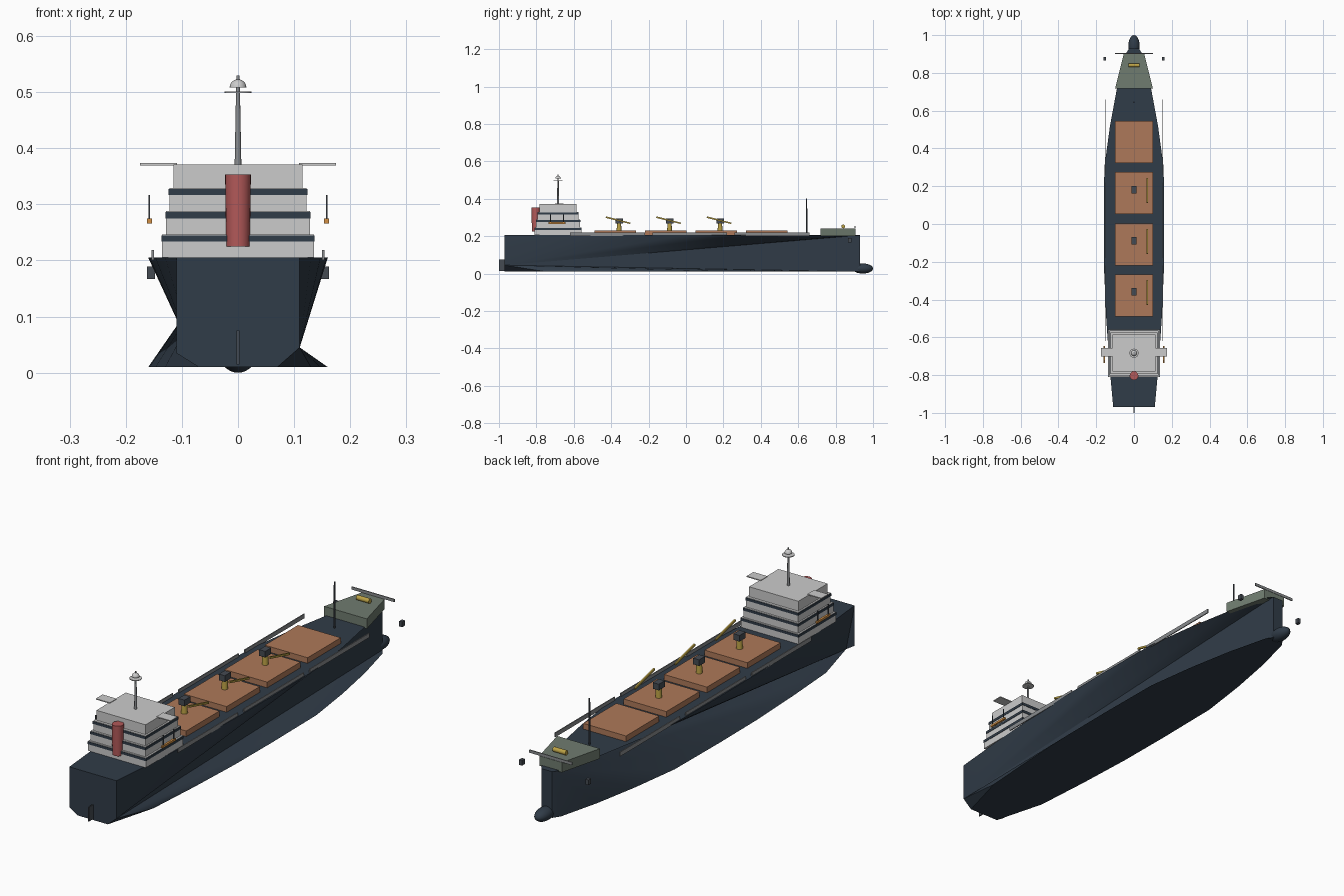
import bpy, bmesh, math
from mathutils import Matrix

if "Cube" in bpy.data.objects:
    bpy.data.objects.remove(bpy.data.objects["Cube"])


def mat(name, c):
    m = bpy.data.materials.new(name)
    m.diffuse_color = (*c, 1)
    m.use_nodes = True
    m.node_tree.nodes["Principled BSDF"].inputs["Base Color"].default_value = m.diffuse_color
    return m


NAVY = mat("navy", (0.03, 0.045, 0.065))
DARK = mat("dark", (0.06, 0.07, 0.085))
WHITE = mat("white", (0.6, 0.6, 0.59))
STEEL = mat("steel", (0.25, 0.26, 0.27))
RED = mat("red", (0.45, 0.1, 0.1))
RUST = mat("rust", (0.42, 0.19, 0.1))
YELLOW = mat("yellow", (0.5, 0.36, 0.06))
ORANGE = mat("orange", (0.65, 0.28, 0.06))
GREEN = mat("green", (0.16, 0.2, 0.16))


def finish(name, bm, m, smooth=False):
    bmesh.ops.recalc_face_normals(bm, faces=bm.faces)
    me = bpy.data.meshes.new(name)
    bm.to_mesh(me)
    bm.free()
    ob = bpy.data.objects.new(name, me)
    bpy.context.collection.objects.link(ob)
    me.materials.append(m)
    if smooth:
        bpy.ops.object.select_all(action='DESELECT')
        ob.select_set(True)
        bpy.context.view_layer.objects.active = ob
        bpy.ops.object.shade_smooth_by_angle(angle=math.radians(35))
    return ob


def box(name, loc, size, m, rx=0):
    bm = bmesh.new()
    bmesh.ops.create_cube(bm, size=1, matrix=Matrix.Diagonal((*size, 1)))
    ob = finish(name, bm, m)
    ob.location = loc
    ob.rotation_euler.x = rx
    return ob


def cyl(name, loc, r1, r2, h, m, rot=(0, 0, 0), n=20):
    bm = bmesh.new()
    bmesh.ops.create_cone(bm, cap_ends=True, segments=n, radius1=r1, radius2=r2, depth=h)
    ob = finish(name, bm, m, True)
    ob.location = loc
    ob.rotation_euler = rot
    return ob


def ball(name, loc, size, m, dome=False):
    bm = bmesh.new()
    bmesh.ops.create_uvsphere(bm, u_segments=20, v_segments=12, radius=1)
    if dome:
        g = bm.verts[:] + bm.edges[:] + bm.faces[:]
        r = bmesh.ops.bisect_plane(bm, geom=g, plane_co=(0, 0, 0), plane_no=(0, 0, 1), clear_inner=True)
        bmesh.ops.holes_fill(bm, edges=[e for e in bm.edges if e.is_boundary])
    bmesh.ops.scale(bm, vec=size, verts=bm.verts)
    ob = finish(name, bm, m, True)
    ob.location = loc
    return ob


# Hull: deck and bottom outlines joined by broad folded side panels
TOP, BOT = 0.205, 0.01
stations = [(-0.97, 0.11), (-0.75, 0.13), (-0.5, 0.147), (-0.25, 0.158), (0, 0.16),
            (0.3, 0.157), (0.52, 0.127), (0.72, 0.09), (0.9, 0.045), (0.93, 0.025)]
bm = bmesh.new()
deck, base, bilge = {}, {}, {}
for s in (1, -1):
    deck[s] = [bm.verts.new((s * w, y, TOP)) for y, w in stations]
    base[s] = [bm.verts.new((s * (0.07 if i == 0 else w), y, BOT)) for i, (y, w) in enumerate(stations)]
    bilge[s] = bm.verts.new((s * 0.11, -0.97, 0.045 if s > 0 else 0.035))


def fan(pivot, chain):
    for a, b in zip(chain, chain[1:]):
        bm.faces.new((pivot, a, b))


fan(bilge[1], deck[1] + base[1][::-1])
fan(base[-1][0], [bilge[-1]] + deck[-1])
fan(deck[-1][-1], base[-1])
bm.faces.new(deck[1] + deck[-1][::-1])
bm.faces.new(base[1] + base[-1][::-1])
bm.faces.new((deck[1][0], bilge[1], base[1][0], base[-1][0], bilge[-1], deck[-1][0]))
bm.faces.new((deck[1][-1], base[1][-1], base[-1][-1], deck[-1][-1]))
finish("hull", bm, NAVY, True)

ball("bulbous_bow", (0, 0.945, 0.027), (0.03, 0.055, 0.027), NAVY)
box("rudder", (0, -0.982, 0.045), (0.005, 0.036, 0.06), DARK)

# Forecastle and bow fittings
bm = bmesh.new()
f = bm.faces.new([bm.verts.new((x, y, 0.2)) for x, y in
                  ((-0.1, 0.718), (0.1, 0.718), (0.053, 0.905), (-0.053, 0.905))])
ext = bmesh.ops.extrude_face_region(bm, geom=[f])
bmesh.ops.translate(bm, vec=(0, 0, 0.042), verts=[v for v in ext["geom"] if isinstance(v, bmesh.types.BMVert)])
finish("forecastle", bm, GREEN)
cyl("windlass", (0, 0.84, 0.252), 0.01, 0.01, 0.06, YELLOW, (0, math.pi / 2, 0))
box("bow_rail", (0, 0.903, 0.249), (0.2, 0.004, 0.012), STEEL)
cyl("foremast", (0, 0.645, 0.3), 0.004, 0.003, 0.2, DARK, n=10)
for s in (1, -1):
    box("anchor", (s * 0.155, 0.875, 0.178), (0.014, 0.018, 0.022), DARK)
    for y in (-0.42, 0.02, 0.46):
        box("side_rail", (s * 0.152, y, 0.21), (0.004, 0.4, 0.018), STEEL)

# Hatches and cranes
for y in (0.433, 0.163, -0.108, -0.378):
    box("hatch_cover", (0, y, 0.216), (0.2, 0.222, 0.026), RUST)
for y in (0.182, -0.088, -0.358):
    cyl("crane_pedestal", (0, y, 0.25), 0.013, 0.011, 0.05, YELLOW)
    box("crane_cab", (0, y, 0.281), (0.028, 0.04, 0.026), DARK)
    box("crane_jib", (0.07, y - 0.005, 0.285), (0.007, 0.135, 0.008), YELLOW, -0.25)

# Superstructure tiers with window bands
YC = -0.684
for i, (w, d) in enumerate(((0.135, 0.25), (0.128, 0.235), (0.122, 0.218), (0.115, 0.196))):
    z = 0.205 + i * 0.0415
    box("deckhouse_tier", (0, YC, z + 0.0208), (2 * w, d, 0.0415), WHITE)
    if i < 3:
        box("window_band", (0, YC, z + 0.034), (2 * w + 0.003, d + 0.003, 0.011), NAVY)
for s in (1, -1):
    box("bridge_wing", (s * 0.142, -0.678, 0.3715), (0.066, 0.045, 0.004), WHITE)
    ob = box("lifeboat", (s * 0.158, -0.69, 0.27), (0.009, 0.09, 0.009), ORANGE)
    for dy in (-0.035, 0.035):
        box("davit", (s * 0.158, -0.69 + dy, 0.294), (0.003, 0.004, 0.046), DARK)

# Funnel, mast and radar
cyl("funnel", (0, -0.803, 0.289), 0.021, 0.023, 0.128, RED, n=24)
cyl("radar_mast", (0, YC, 0.45), 0.006, 0.003, 0.16, STEEL, n=12)
cyl("mast_platform", (0, YC, 0.5), 0.024, 0.024, 0.003, WHITE)
ball("radar_dome", (0, YC, 0.508), (0.015, 0.015, 0.015), WHITE, True)
